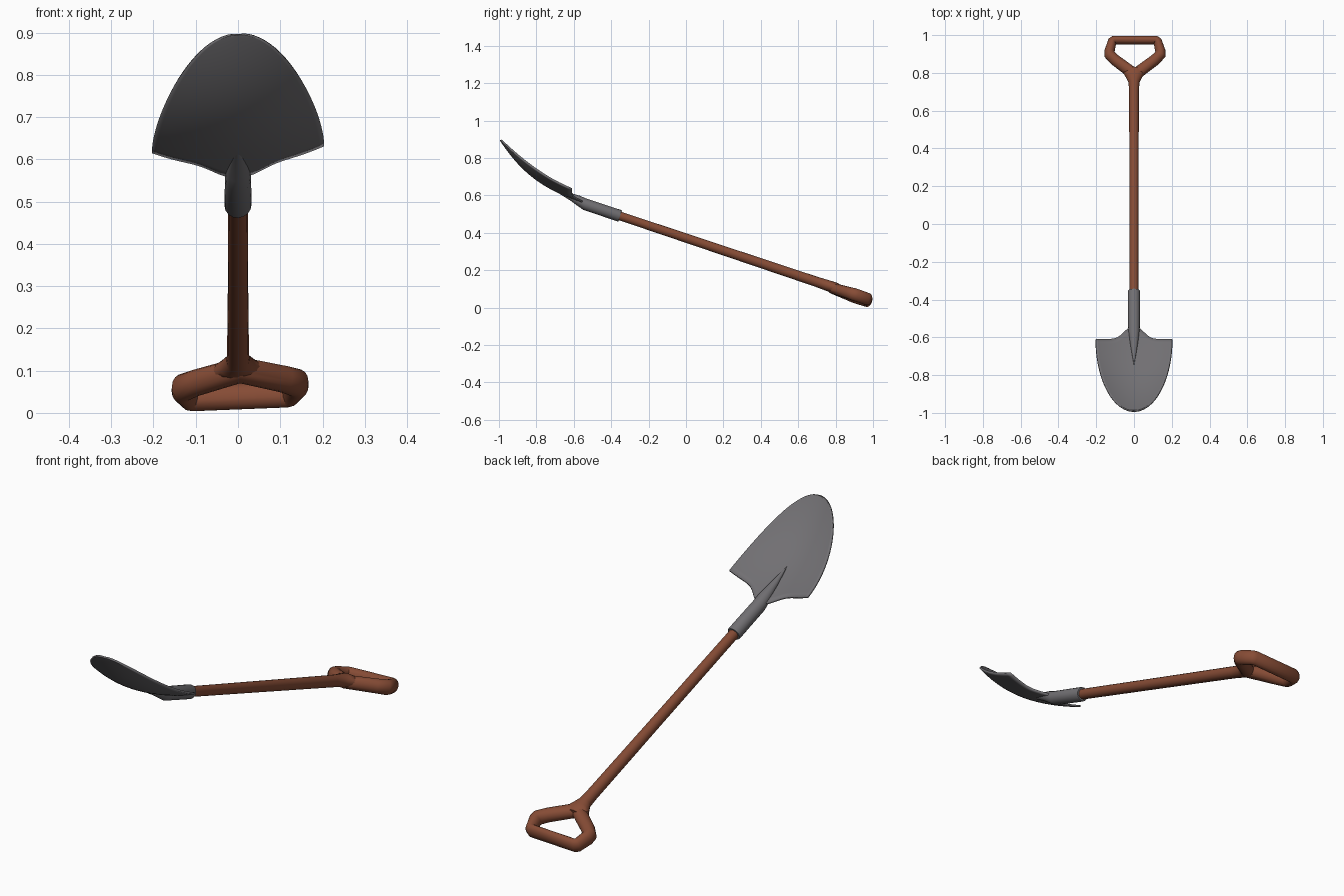
import bpy, bmesh, math
from mathutils import Vector

if "Cube" in bpy.data.objects:
    bpy.data.objects.remove(bpy.data.objects["Cube"])

ROLL = 0.04                                  # the whole tool leans slightly sideways
N = Vector((0, 0.318, 0.948))                # upward normal of the shaft axis
A = Vector((0, 0.948, -0.318))               # direction along the shaft
X = Vector((1, 0, 0))


def axis(y):
    return Vector((0, y, 0.49 - 0.335 * (y + 0.353)))


def material(name, color):
    m = bpy.data.materials.new(name)
    m.diffuse_color = color
    m.use_nodes = True
    m.node_tree.nodes["Principled BSDF"].inputs["Base Color"].default_value = m.diffuse_color
    return m


wood = material("wood", (0.24, 0.072, 0.036, 1))
steel = material("steel", (0.165, 0.16, 0.17, 1))


def finish(bm, name, mat, angle=40):
    for v in bm.verts:
        v.co.z += ROLL * v.co.x
    me = bpy.data.meshes.new(name)
    bm.to_mesh(me)
    bm.free()
    ob = bpy.data.objects.new(name, me)
    bpy.context.collection.objects.link(ob)
    me.materials.append(mat)
    bpy.ops.object.select_all(action='DESELECT')
    ob.select_set(True)
    bpy.context.view_layer.objects.active = ob
    bpy.ops.object.shade_smooth_by_angle(angle=math.radians(angle))
    return ob


def loft(name, rings, mat, closed=False, sides=16):
    """rings: (centre, side vector, up vector) ellipses joined in order"""
    bm = bmesh.new()
    loops = []
    for c, u, v in rings:
        loops.append([bm.verts.new(c + u * math.cos(k * math.tau / sides)
                                   + v * math.sin(k * math.tau / sides))
                      for k in range(sides)])
    n = len(loops)
    for i in range(n if closed else n - 1):
        a, b = loops[i], loops[(i + 1) % n]
        for k in range(sides):
            j = (k + 1) % sides
            bm.faces.new((a[k], a[j], b[j], b[k]))
    if not closed:
        bm.faces.new(loops[0])
        bm.faces.new(loops[-1])
    bmesh.ops.recalc_face_normals(bm, faces=bm.faces)
    return finish(bm, name, mat)


# Wooden shaft, flaring where it splits into the handle arms
loft("shaft", [(axis(y), X * w, N * h) for y, w, h in (
    (-0.40, 0.023, 0.023), (0.2, 0.024, 0.025), (0.70, 0.026, 0.027),
    (0.75, 0.029, 0.029), (0.78, 0.045, 0.030), (0.80, 0.058, 0.030),
    (0.825, 0.035, 0.024))], wood)

# D-shaped grip: closed mitred sweep through (x, y, half width, half height)
right = [(0.105, 0.868, 0.030, 0.032), (0.134, 0.897, 0.028, 0.034),
         (0.135, 0.915, 0.027, 0.034), (0.120, 0.966, 0.023, 0.033),
         (0.110, 0.973, 0.022, 0.033)]
path = [(0, 0.79, 0.032, 0.030)] + right + [(-x, y, w, h) for x, y, w, h in reversed(right)]
pts = [axis(y) + Vector((x + 0.005, 0, -0.006)) for x, y, w, h in path]
rings = []
for i, p in enumerate(pts):
    d0 = (p - pts[i - 1]).normalized()
    d1 = (pts[(i + 1) % len(pts)] - p).normalized()
    t = (d0 + d1).normalized()
    rings.append((p, t.cross(N).normalized() * path[i][2] / max(t.dot(d1), 0.75), N * path[i][3]))
loft("grip", rings, wood, closed=True)

# Steel socket that tapers to a spike on the blade
sock = [(axis(y), X * r, N * r) for y, r in ((-0.352, 0.030), (-0.358, 0.032), (-0.54, 0.031))]
sock += [(Vector((0, y, z)), X * w, N * h) for y, z, w, h in (
    (-0.575, 0.572, 0.029, 0.027), (-0.61, 0.590, 0.024, 0.020),
    (-0.66, 0.613, 0.016, 0.013), (-0.745, 0.655, 0.001, 0.002))]
loft("socket", sock, steel)


# Dished blade: heights of its centre line and its side edge
def z_centre(y):
    d = -y - 0.594
    return 0.575 + d * (0.469 + (d - 0.16) * (1.12 + (d - 0.294) * 2.16))


def z_edge(y):
    e = -y - 0.61
    return 0.622 + e * (0.40 + 0.8 * e)


bm = bmesh.new()
ROWS, COLS = 24, 36
grid = []
for r in range(ROWS + 1):
    t = r / ROWS
    s, w = math.sin(t * math.pi / 2), 0.204 * math.cos(t * math.pi / 2)
    y0 = -0.612 - 0.383 * s
    dish = z_edge(y0) - z_centre(y0)
    row = []
    for c in range(COLS + 1):
        u = 2 * c / COLS - 1
        x = u * w
        y = y0 + 0.065 * math.exp(-(abs(x) / 0.068) ** 2.5) * (1 - t) ** 4
        row.append(bm.verts.new((x, y, z_centre(y) + dish * u * u)))
    grid.append(row)
for r in range(ROWS):
    for c in range(COLS):
        bm.faces.new((grid[r][c], grid[r + 1][c], grid[r + 1][c + 1], grid[r][c + 1]))
bmesh.ops.remove_doubles(bm, verts=bm.verts, dist=0.0005)
bm.normal_update()
if sum(f.normal.z for f in bm.faces) < 0:
    bmesh.ops.reverse_faces(bm, faces=bm.faces)
blade = finish(bm, "blade", steel)
solid = blade.modifiers.new("thickness", 'SOLIDIFY')
solid.thickness = 0.009
solid.offset = 1
